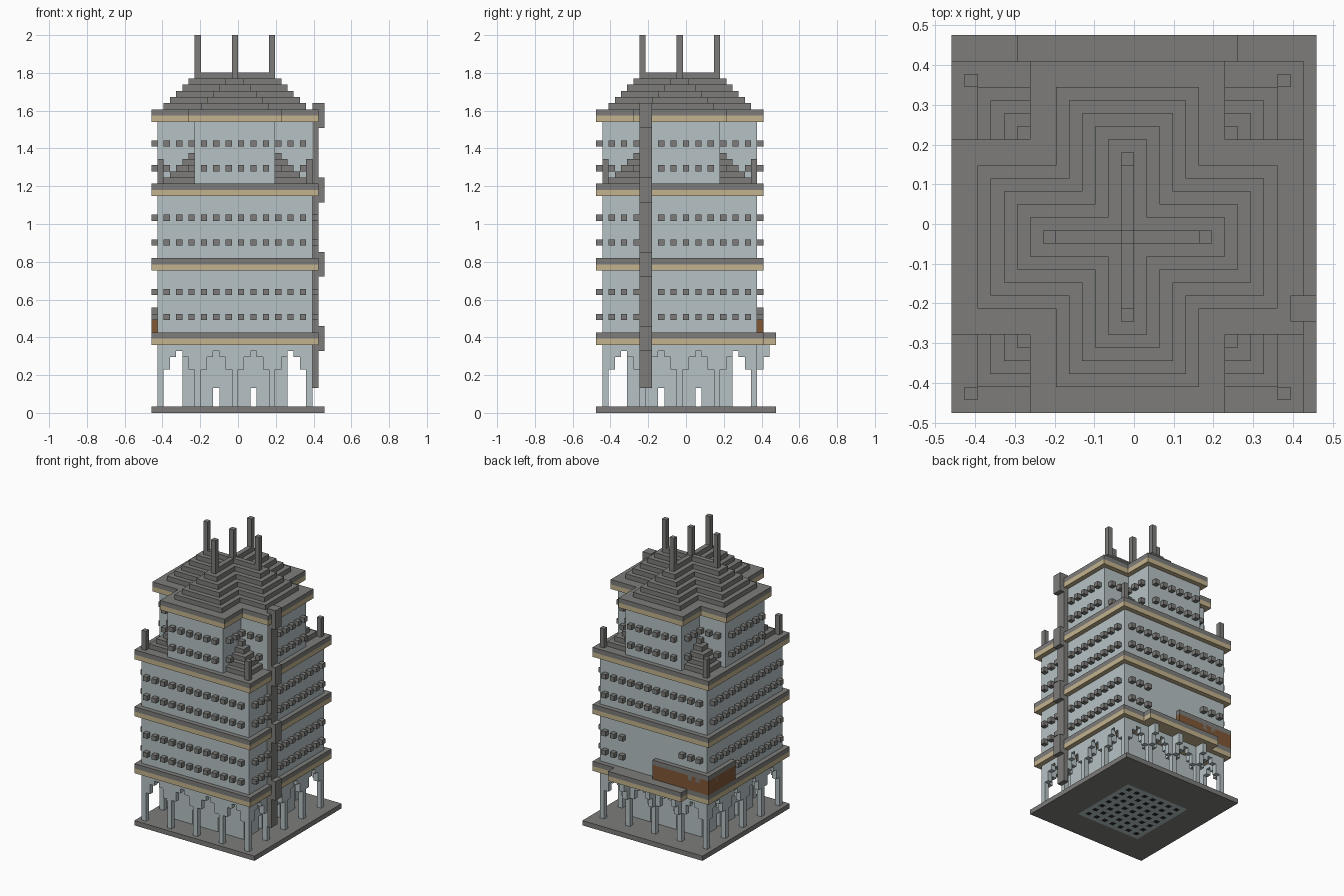
import bpy, bmesh
from mathutils import Matrix, Vector

if "Cube" in bpy.data.objects:
    bpy.data.objects.remove(bpy.data.objects["Cube"], do_unlink=True)

U = 2 / 61                                # one block
AXIS = Vector((-0.5, -1.0, 0))            # tower axis, in blocks


def material(name, rgb):
    m = bpy.data.materials.new(name)
    m.use_nodes = True
    m.diffuse_color = (*rgb, 1)
    m.node_tree.nodes["Principled BSDF"].inputs["Base Color"].default_value = (*rgb, 1)
    return m


GREY = material("stone grey", (0.205, 0.203, 0.195))
WALL = material("pale blue wall", (0.47, 0.54, 0.56))
TAN = material("sand trim", (0.55, 0.45, 0.27))
BROWN = material("brown sign", (0.22, 0.095, 0.035))
DARK = material("dark vent", (0.02, 0.02, 0.02))


def finish(name, bm, *mats):
    bm.transform(Matrix.Scale(U, 4) @ Matrix.Translation(AXIS))
    mesh = bpy.data.meshes.new(name)
    bm.to_mesh(mesh)
    bm.free()
    for m in mats:
        mesh.materials.append(m)
    obj = bpy.data.objects.new(name, mesh)
    bpy.context.collection.objects.link(obj)


def build(name, mat, boxes, turns=1):
    """Boxes (x0, x1, y0, y1, z0, z1) in blocks about the axis, repeated by quarter turns."""
    bm = bmesh.new()
    for t in range(turns):
        turn = Matrix.Rotation(t * 1.5707963, 4, 'Z')
        for x0, x1, y0, y1, z0, z1 in boxes:
            mid = Vector((x0 + x1, y0 + y1, z0 + z1)) / 2
            size = Matrix.Diagonal((x1 - x0, y1 - y0, z1 - z0, 1))
            bmesh.ops.create_cube(bm, size=1, matrix=turn @ Matrix.Translation(mid) @ size)
    finish(name, bm, mat)


def square(r, z0, z1):
    return (-r, r, -r, r, z0, z1)


def cross(long, short, z0, z1):
    """A plus shape: a bar and two side arms."""
    return [(-short, short, -long, long, z0, z1),
            (-long, -short, -short, short, z0, z1),
            (short, long, -short, short, z0, z1)]


# Base slab and the vented panel beneath it
build("base_slab", GREY, [(-13.5, 14.5, -13.5, 15.5, 0, 1)])
bm = bmesh.new()
bmesh.ops.create_grid(bm, x_segments=15, y_segments=15, size=7.5,
                      matrix=Matrix.Translation((0, 0, -0.02)))
for f in bm.faces:
    c = f.calc_center_median()
    f.material_index = int(round(c.x) % 2 == 0 and round(c.y) % 2 == 0)
bmesh.ops.reverse_faces(bm, faces=bm.faces[:])
finish("underside_panel", bm, WALL, DARK)

# Ground floor core, with two doorways on each side
core = [(-8.5, -3.5, -8.5, -7.5, 1, 11), (-2.5, 2.5, -8.5, -7.5, 1, 11),
        (3.5, 8.5, -8.5, -7.5, 1, 11)]
core += [(s - 0.5, s + 0.5, -8.5, -7.5, 4, 11) for s in (-3, 3)]
build("ground_core", WALL, core, 4)

# Arcade: columns, stepped arches and inward brackets
arcade = []
for c in (-12, -6, 0, 6):
    arcade += [(c - 0.5, c + 0.5, -12.5, -11.5, 1, 11),
               (c + 2.5, c + 3.5, -12.5, -11.5, 10, 11)]
    for a, z in ((1, 7), (2, 9), (4, 9), (5, 7)):
        arcade.append((c + a - 0.5, c + a + 0.5, -12.5, -11.5, z, 11))
    if c > -12:
        arcade += [(c - 0.5, c + 0.5, -11.5, -10.5, 7, 11),
                   (c - 0.5, c + 0.5, -10.5, -9.5, 9, 11)]
build("arcade", WALL, arcade, 4)

# Storeys and their ledges
build("middle_walls", WALL, [square(12.5, 13, 23), square(12.5, 25, 35)])
build("ledge_trim", TAN, [square(13.5, z, z + 1) for z in (11, 23, 35)])
build("ledge_top", GREY, [square(13.5, z, z + 1) for z in (12, 24, 36)])
build("upper_walls", WALL, cross(12.5, 6.5, 37, 47))
build("eaves_trim", TAN, cross(13.5, 7.5, 47, 48))
build("eaves_top", GREY, cross(13.5, 7.5, 48, 49))

# Back balcony and its brackets
build("balcony_trim", TAN, [(-8.5, 8.5, 13.5, 15.5, 11, 12)])
build("balcony_floor", GREY, [(-8.5, 8.5, 13.5, 15.5, 12, 13)])
brackets = []
for c in (-6, 0, 6):
    brackets += [(c - 0.5, c + 0.5, 12.5, 13.5, 7, 11),
                 (c - 0.5, c + 0.5, 13.5, 14.5, 9, 11)]
build("balcony_brackets", WALL, brackets)

# Sign wrapping the back right corner
for name, mat, z0, z1 in (("corner_sign", BROWN, 13, 16), ("corner_sign_cap", GREY, 16, 17)):
    build(name, mat, [(-13.5, -0.5, 12.5, 13.5, z0, z1),
                      (-13.5, -12.5, 4.5, 12.5, z0, z1)])


# Window boxes
def window(c, y, z):
    return (c - 0.5, c + 0.5, y - 1, y, z, z + 1)


columns = range(-11, 12, 2)
build("middle_windows", GREY, [window(c, -12.5, z) for z in (27, 31) for c in columns], 4)
lower = [window(c, -12.5, z) for z in (15, 19) for c in columns]
lower += [(y0, y1, x0, x1, z0, z1) for x0, x1, y0, y1, z0, z1 in lower]
lower += [(-x1, -x0, y0, y1, z0, z1) for x0, x1, y0, y1, z0, z1 in lower if x0 == -13.5]
lower += [(c - 0.5, c + 0.5, 12.5, 13.5, z, z + 1)
          for z in (15, 19) for c in columns if abs(c) > 6]
build("lower_windows", GREY, lower)
upper = [window(c, -12.5 if abs(c) < 6 else -6.5, z) for z in (39, 43) for c in columns]
build("upper_windows", GREY, upper, 4)

# Terrace corners: stepped heaps and posts
steps = [(-11.5 + k, -6.5, -11.5 + k, -6.5, 37 + k, 38 + k) for k in range(5)]
build("terrace_steps", GREY, steps, 4)
build("terrace_posts", GREY, [(-12.5, -11.5, -12.5, -11.5, 37, 41)], 4)

# Stepped cross roof and spires
roof = []
for k in range(6):
    roof += cross(11.5 - k, 5.5 - k, 49 + k, 50 + k)
build("stepped_roof", GREY, roof)
build("end_spires", GREY, [(-0.5, 0.5, -6.5, -5.5, 55, 61)], 4)
build("centre_spire", GREY, [square(0.5, 55, 61)])

# Drain pipe with thick collars on the left side
pipe = [(12.5, 13.5, -6.5, -4.5, 4, 50)]
pipe += [(13.5, 14.5, -6.5, -4.5, z, z + 4) for z in (10, 22, 34, 46)]
build("drain_pipe", GREY, pipe)
